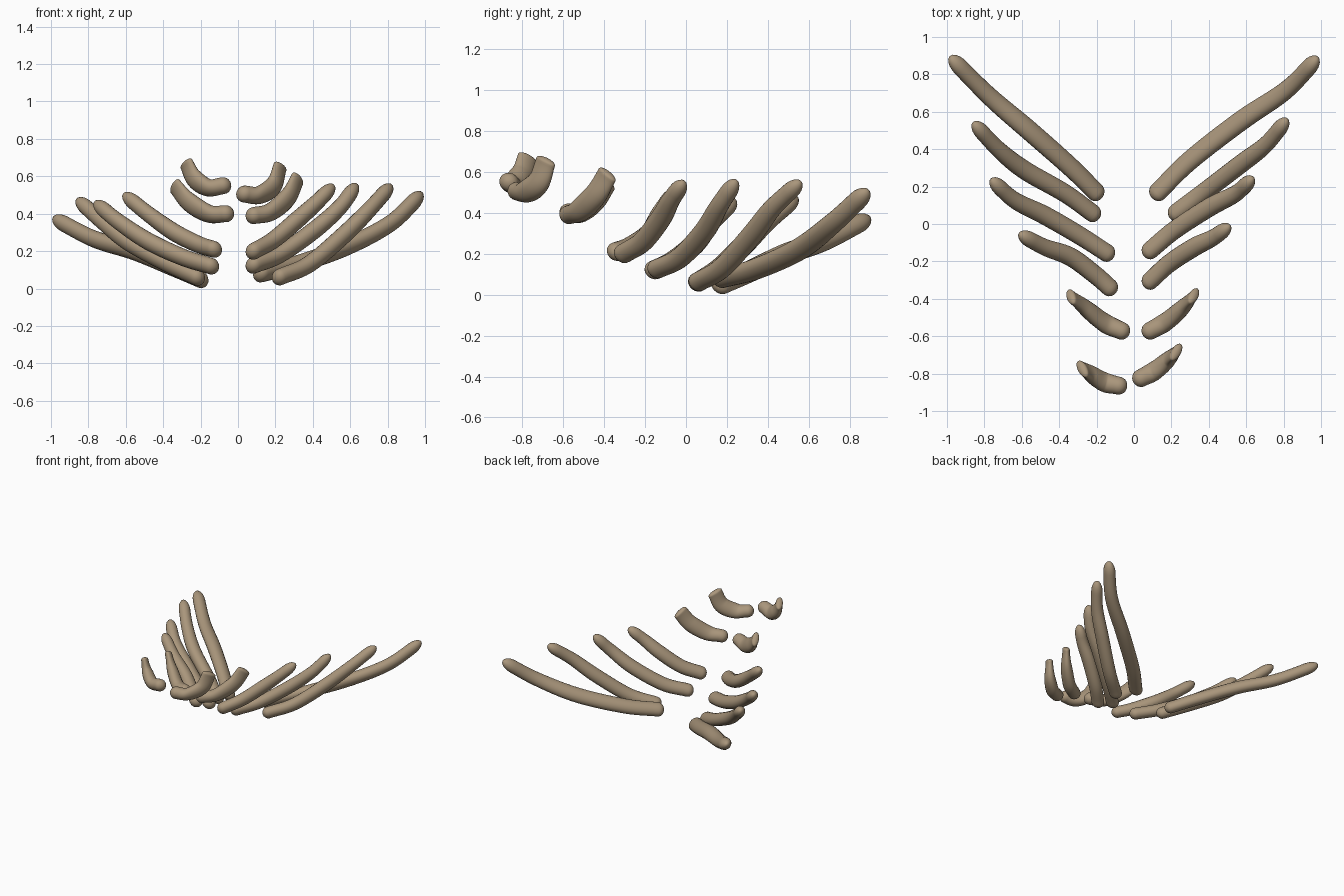
import bpy, bmesh, math
from mathutils import Vector

if "Cube" in bpy.data.objects:
    bpy.data.objects.remove(bpy.data.objects["Cube"])

bone = bpy.data.materials.new("tan_bone")
bone.diffuse_color = (0.40, 0.305, 0.20, 1)
bone.use_nodes = True
bone.node_tree.nodes["Principled BSDF"].inputs["Base Color"].default_value = bone.diffuse_color

SIDES = 20


def spline(pts, n):
    """Catmull-Rom samples through the points."""
    p = [Vector(q) for q in pts]
    p = [2 * p[0] - p[1]] + p + [2 * p[-1] - p[-2]]
    segs = len(p) - 3
    out = []
    for i in range(n + 1):
        u = i / n * segs
        k = min(int(u), segs - 1)
        t = u - k
        a, b, c, d = p[k:k + 4]
        out.append(0.5 * (2 * b + (c - a) * t + (2 * a - 5 * b + 4 * c - d) * t * t
                          + (3 * b - a - 3 * c + d) * t ** 3))
    return out


def lerp3(v, t):
    """Smooth blend start -> middle -> tip."""
    a, b, s = (v[0], v[1], t * 2) if t < 0.5 else (v[1], v[2], t * 2 - 1)
    s = s * s * (3 - 2 * s)
    return a + (b - a) * s


def rib(name, pts, wide, thick, trim, tip_cap, lean):
    """Sweep a flattened oval along the path, with rounded ends."""
    c = spline(pts, 40)
    c = [q for q in c if (q - c[-1]).length >= trim]   # leave room for the long tip
    n = len(c) - 1
    side = 1 if pts[0][0] > 0 else -1
    tan = [(c[min(i + 1, n)] - c[max(i - 1, 0)]).normalized() for i in range(n + 1)]
    rings = []  # centre, tangent, half width, half thickness, lean
    steps = [math.radians(x) for x in (84, 66, 48, 32, 16)]
    for s in steps:
        k = math.cos(s)
        rings.append((c[0] - tan[0] * 0.044 * math.sin(s), tan[0], wide[0] * k, thick[0] * k, 0))
    for i in range(n + 1):
        t = i / n
        rings.append((c[i], tan[i], lerp3(wide, t), lerp3(thick, t), lean * min(1, 1.6 * t)))
    for s in reversed(steps):
        k = math.cos(s)
        rings.append((c[n] + tan[n] * tip_cap * math.sin(s), tan[n], wide[2] * k, thick[2] * k, lean))
    bm = bmesh.new()
    loops = []
    for o, t, a, b, tilt in rings:
        w = Vector((side * tilt, 1, -0.45))          # flat side follows the chest wall
        w = (w - t * w.dot(t)).normalized()
        m = t.cross(w)
        loops.append([bm.verts.new(o + w * a * math.cos(q) + m * b * math.sin(q))
                      for q in (2 * math.pi * j / SIDES for j in range(SIDES))])
    for l0, l1 in zip(loops, loops[1:]):
        for j in range(SIDES):
            k = (j + 1) % SIDES
            bm.faces.new((l0[j], l0[k], l1[k], l1[j]))
    bm.faces.new(loops[0][::-1])
    bm.faces.new(loops[-1])
    bmesh.ops.recalc_face_normals(bm, faces=bm.faces)
    for f in bm.faces:
        f.smooth = True
    me = bpy.data.meshes.new(name)
    bm.to_mesh(me)
    bm.free()
    me.materials.append(bone)
    bpy.context.collection.objects.link(bpy.data.objects.new(name, me))


# half widths and half thicknesses (start, middle, tip), tip trim, tip length, lean of the tip
LONG = ((0.054, 0.057, 0.048), (0.043, 0.046, 0.042), 0.04, 0.09, 0.0)
MID = ((0.050, 0.052, 0.043), (0.043, 0.046, 0.040), 0.035, 0.083, 0.0)
SHORT = ((0.048, 0.059, 0.055), (0.045, 0.043, 0.026), 0.0, 0.018, 0.6)

# Ribs numbered from the short high pair at the front to the long low pair at the back
rib("right_rib_1", [(.035, -.825, .505), (.11, -.785, .50), (.19, -.72, .55), (.225, -.685, .65)], *SHORT)
rib("left_rib_1", [(-.08, -.865, .55), (-.16, -.845, .54), (-.235, -.80, .59), (-.275, -.775, .665)], *SHORT)
rib("right_rib_2", [(.085, -.572, .39), (.175, -.52, .41), (.268, -.44, .49), (.318, -.385, .585)], *SHORT)
rib("left_rib_2", [(-.065, -.572, .40), (-.155, -.53, .40), (-.265, -.445, .465), (-.335, -.39, .545)], *SHORT)
rib("right_rib_3", [(.085, -.305, .20), (.19, -.21, .26), (.32, -.125, .37), (.42, -.075, .46),
                    (.485, -.03, .525)], *MID)
rib("left_rib_3", [(-.13, -.34, .21), (-.21, -.27, .235), (-.34, -.175, .30), (-.475, -.125, .395),
                   (-.587, -.067, .485)], *MID)
rib("right_rib_4", [(.085, -.142, .125), (.22, -.03, .18), (.405, .09, .31), (.54, .16, .43),
                    (.615, .225, .528)], *MID)
rib("left_rib_4", [(-.145, -.155, .12), (-.29, -.062, .165), (-.475, .045, .25), (-.635, .125, .355),
                   (-.745, .22, .445)], *MID)
rib("right_rib_5", [(.225, .06, .062), (.38, .175, .13), (.57, .32, .29), (.70, .42, .42),
                    (.795, .53, .525)], *MID)
rib("left_rib_5", [(-.22, .057, .06), (-.37, .165, .13), (-.58, .285, .245), (-.715, .39, .35),
                   (-.835, .515, .455)], *MID)
rib("right_rib_6", [(.127, .17, .08), (.30, .34, .125), (.57, .55, .22), (.81, .713, .345),
                    (.962, .866, .487)], *LONG)
rib("left_rib_6", [(-.203, .17, .05), (-.34, .305, .11), (-.555, .495, .20), (-.77, .68, .265),
                   (-.965, .875, .365)], *LONG)
